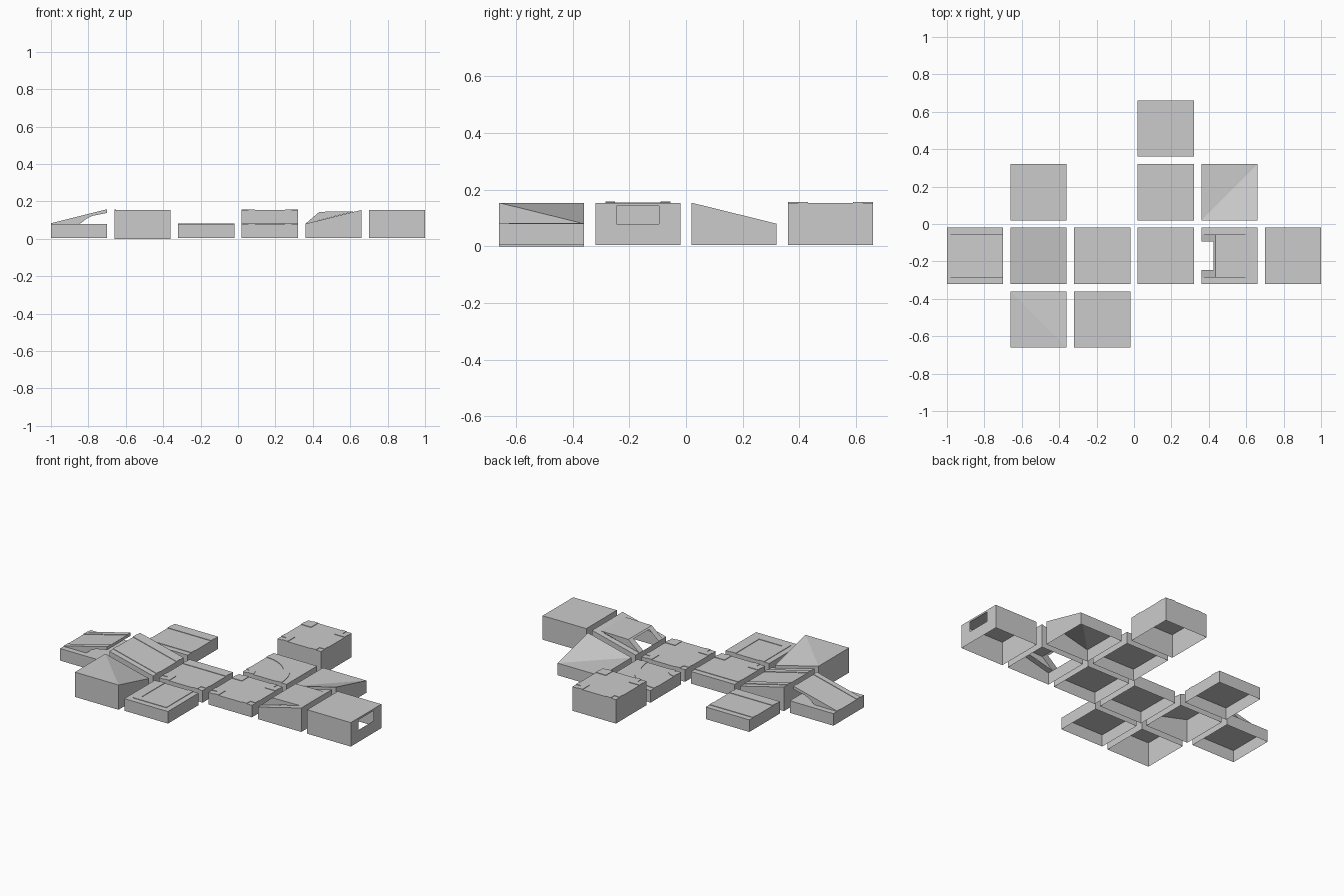
import bpy, bmesh, math

if "Cube" in bpy.data.objects:
    bpy.data.objects.remove(bpy.data.objects["Cube"])

H = 0.15            # half tile
LOW, TALL = 0.08, 0.154
A, B = 0.08, 0.115  # inner / outer edge of guide rails
LIFT = 0.003


def finish(name, bm, x, y):
    bmesh.ops.remove_doubles(bm, verts=bm.verts, dist=1e-5)
    bmesh.ops.recalc_face_normals(bm, faces=bm.faces)
    me = bpy.data.meshes.new(name)
    bm.to_mesh(me)
    bm.free()
    ob = bpy.data.objects.new(name, me)
    ob.location = (x, y, 0)
    bpy.context.collection.objects.link(ob)
    return ob


def face(bm, *pts):
    bm.faces.new([bm.verts.new(p) for p in pts])


def panel(bm, p00, p10, p11, p01, hole=None):
    """Four-cornered panel, optionally with a rectangular opening (u0, u1, v0, v1)."""
    if not hole:
        face(bm, p00, p10, p11, p01)
        return

    def at(u, v):
        return tuple((1 - u) * (1 - v) * a + u * (1 - v) * b + u * v * c + (1 - u) * v * d
                     for a, b, c, d in zip(p00, p10, p11, p01))
    us = [0, hole[0], hole[1], 1]
    vs = [0, hole[2], hole[3], 1]
    for i in range(3):
        for j in range(3):
            if (i, j) != (1, 1) and us[i + 1] > us[i] and vs[j + 1] > vs[j]:
                face(bm, at(us[i], vs[j]), at(us[i + 1], vs[j]),
                     at(us[i + 1], vs[j + 1]), at(us[i], vs[j + 1]))


def tile(name, x, y, heights, bottom=0.005, diagonal=None, right_hole=None, top_hole=None):
    """Hollow, open-bottomed tile; heights run front-left, front-right, back-right, back-left."""
    bm = bmesh.new()
    xy = [(-H, -H), (H, -H), (H, H), (-H, H)]
    lo = [(px, py, bottom) for px, py in xy]
    hi = [(px, py, h) for (px, py), h in zip(xy, heights)]
    for i in range(4):
        j = (i + 1) % 4
        panel(bm, lo[i], lo[j], hi[j], hi[i], right_hole if i == 1 else None)
    if diagonal is None:
        panel(bm, *hi, top_hole)
    else:
        d = diagonal
        face(bm, hi[d], hi[d + 1], hi[(d + 2) % 4])
        face(bm, hi[(d + 2) % 4], hi[(d + 3) % 4], hi[d])
    finish(name, bm, x, y)


def rails(name, x, y, outlines, zf):
    """Slightly raised flat guides lying on the surface zf(x)."""
    bm = bmesh.new()
    for pts in outlines:
        top = [(px, py, zf(px) + LIFT) for px, py in pts]
        face(bm, *top)
        for i in range(len(pts)):
            j = (i + 1) % len(pts)
            (ax, ay, az), (bx, by, bz) = top[i], top[j]
            face(bm, (ax, ay, az - LIFT), (bx, by, bz - LIFT), top[j], top[i])
    finish(name, bm, x, y)


def flat(h):
    return lambda x: h


def straight(s, x0=-H, x1=H):
    return [(x0, s * A), (x1, s * A), (x1, s * B), (x0, s * B)]


def corner(sx, sy):
    return [(sx * px, sy * py) for px, py in
            [(A, A), (H, A), (H, B), (B, B), (B, H), (A, H)]]


def arc(r0, r1, n=12):
    ang = [math.pi / 2 * i / n for i in range(n + 1)]
    return ([(-H + r1 * math.cos(a), -H + r1 * math.sin(a)) for a in ang] +
            [(-H + r0 * math.cos(a), -H + r0 * math.sin(a)) for a in reversed(ang)])


def prism_sides(bm, profile, w):
    for s in (-w, w):
        face(bm, *[(px, s, pz) for px, pz in profile])


c = [-0.85, -0.51, -0.17, 0.17, 0.51, 0.85]
CROSS = [corner(sx, sy) for sx in (-1, 1) for sy in (-1, 1)]
low4, tall4 = [LOW] * 4, [TALL] * 4

# Low flat tiles
tile("straight_tile", c[1], 0.17, low4)
rails("straight_guides", c[1], 0.17, [straight(1), straight(-1)], flat(LOW))
tile("junction_tile", c[2], -0.17, low4)
rails("junction_guides", c[2], -0.17, [straight(1), corner(-1, -1), corner(1, -1)], flat(LOW))
tile("end_tile", c[2], -0.51, low4)
rails("end_guides", c[2], -0.51,
      [[(-B, H), (-B, -B), (B, -B), (B, H), (A, H), (A, -A), (-A, -A), (-A, H)]], flat(LOW))
tile("crossing_tile", c[3], -0.17, low4)
rails("crossing_guides", c[3], -0.17, CROSS, flat(LOW))
tile("curve_tile", c[3], 0.17, low4)
rails("curve_guides", c[3], 0.17, [arc(H - B, H - A), arc(H + A, H + B)], flat(LOW))

# Tall tiles
tile("tall_crossing_tile", c[3], 0.51, tall4)
rails("tall_crossing_guides", c[3], 0.51, CROSS, flat(TALL))
tile("tunnel_exit_tile", c[5], -0.17, tall4, right_hole=(0.25, 0.75, 0.5, 0.92))

# Corner slopes
tile("inner_corner_slope", c[1], -0.51, [TALL, TALL, LOW, TALL], bottom=0, diagonal=1)
tile("outer_corner_slope", c[4], 0.17, [LOW, TALL, LOW, LOW], diagonal=0)

# Downhill ramp
tile("ramp_tile", c[1], -0.17, [TALL, LOW, LOW, TALL])
rails("ramp_guides", c[1], -0.17, [straight(1), straight(-1)],
      lambda x: (TALL + LOW) / 2 - x / (2 * H) * (TALL - LOW))

# Jump: low base with a thin sloping deck
tile("jump_base", c[0], -0.17, low4)
deck = [(-H, LOW), (H, 0.155), (H, 0.138), (0.07, 0.122), (0.04, 0.107), (0.005, LOW)]
bm = bmesh.new()
prism_sides(bm, deck, B)
for (ax, az), (bx, bz) in zip(deck[:-1], deck[1:]):
    face(bm, (ax, -B, az), (bx, -B, bz), (bx, B, bz), (ax, B, az))
finish("jump_deck", bm, c[0], -0.17)
rails("jump_guides", c[0], -0.17, [straight(1), straight(-1)],
      lambda x: LOW + (x + H) / (2 * H) * (0.155 - LOW))

# Uphill ramp with the tunnel entrance set into it
tile("tunnel_ramp_tile", c[4], -0.17, [LOW, TALL, TALL, LOW],
     top_hole=(0, 0.8, 0.1167, 0.8833))
bm = bmesh.new()
hood = [(-H, LOW), (-0.075, 0.144), (0.115, 0.147)]
prism_sides(bm, hood, B)
(x0, z0), (x1, z1), (x2, z2) = hood
panel(bm, (x0, -B, z0), (x0, B, z0), (x1, B, z1), (x1, -B, z1), (0.17, 0.83, 0, 0.88))
face(bm, (x1, -B, z1), (x1, B, z1), (x2, B, z2), (x2, -B, z2))
finish("tunnel_hood", bm, c[4], -0.17)
